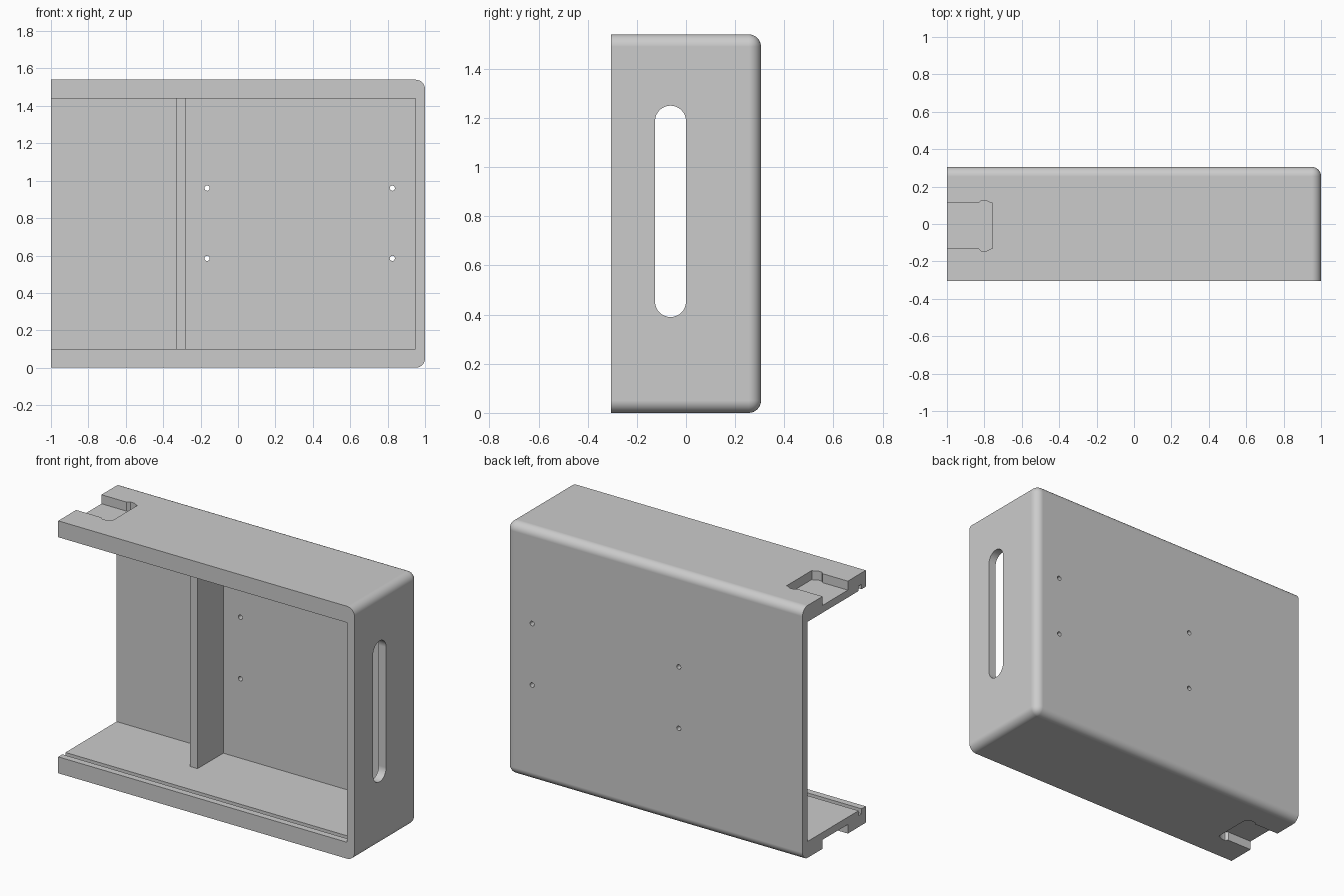
import bpy
import bmesh
from math import pi, radians, sin, cos
from mathutils import Vector, Matrix

cube = bpy.data.objects.get("Cube")
if cube:
    bpy.data.objects.remove(cube, do_unlink=True)

W, D, H = 1.0, 0.305, 1.54      # half width, half depth, height
BACK_IN, RIGHT_IN = 0.258, 0.95  # inner wall faces
FLOOR, CEIL = 0.1, 1.44
ROUND = 0.05

grey = bpy.data.materials.new("plain grey")
grey.use_nodes = True
COLOUR = (0.6, 0.6, 0.6, 1)
grey.diffuse_color = COLOUR
grey.node_tree.nodes["Principled BSDF"].inputs["Base Color"].default_value = COLOUR


def make(name, bm):
    bmesh.ops.recalc_face_normals(bm, faces=bm.faces)
    mesh = bpy.data.meshes.new(name)
    bm.to_mesh(mesh)
    bm.free()
    mesh.materials.append(grey)
    ob = bpy.data.objects.new(name, mesh)
    bpy.context.collection.objects.link(ob)
    return ob


def box_bm(x, y, z):
    bm = bmesh.new()
    lo, hi = Vector((x[0], y[0], z[0])), Vector((x[1], y[1], z[1]))
    bmesh.ops.create_cube(bm, size=1, matrix=Matrix.Translation((lo + hi) / 2)
                          @ Matrix.Diagonal((*(hi - lo), 1)))
    return bm


def prism(name, points, offset):
    """Extrude a closed outline along an offset."""
    bm = bmesh.new()
    face = bm.faces.new([bm.verts.new(p) for p in points])
    new = bmesh.ops.extrude_face_region(bm, geom=[face])["geom"]
    bmesh.ops.translate(bm, vec=offset,
                        verts=[v for v in new if isinstance(v, bmesh.types.BMVert)])
    return make(name, bm)


def activate(ob):
    bpy.ops.object.select_all(action="DESELECT")
    ob.select_set(True)
    bpy.context.view_layer.objects.active = ob


def cut(ob, cutter):
    cutter.hide_render = True
    mod = ob.modifiers.new("cut", "BOOLEAN")
    mod.operation, mod.solver, mod.object = "DIFFERENCE", "EXACT", cutter
    activate(ob)
    bpy.ops.object.modifier_apply(modifier=mod.name)
    bpy.data.objects.remove(cutter, do_unlink=True)


# Outer case: round the back rim and the two right-hand corners
bm = box_bm((-W, W), (-D, D), (0, H))


def rounded(edge):
    mid = (edge.verts[0].co + edge.verts[1].co) / 2
    at_back, at_right = mid.y > D - 0.01, mid.x > W - 0.01
    at_end = mid.z < 0.01 or mid.z > H - 0.01
    return at_back + at_right + at_end == 2 and mid.x > -W + 0.01


bmesh.ops.bevel(bm, geom=[e for e in bm.edges if rounded(e)], offset=ROUND,
                segments=8, profile=0.5, affect="EDGES")
case = make("case", bm)

# Cavity, open at the front and left
cut(case, make("cavity_cutter",
               box_bm((-W - 0.2, RIGHT_IN), (-D - 0.2, BACK_IN), (FLOOR, CEIL))))

# Sliding-lid grooves in floor and ceiling
cut(case, make("groove_cutter",
               box_bm((-W - 0.1, RIGHT_IN), (-0.265, -0.235),
                      (FLOOR - 0.03, CEIL + 0.03))))

# Rounded slot in the right wall
r, yc, z_low, z_high = 0.063, -0.063, 0.453, 1.187
slot = [(0.8, yc + r * cos(pi * i / 16), z_high + r * sin(pi * i / 16)) for i in range(17)]
slot += [(0.8, yc - r * cos(pi * i / 16), z_low - r * sin(pi * i / 16)) for i in range(17)]
cut(case, prism("slot_cutter", slot, (0.4, 0, 0)))

# Latch recesses in the top and bottom, with a small flare on each side
side = [(-1.1, 0.122), (-0.83, 0.122), (-0.815, 0.136),
        (-0.79, 0.136), (-0.765, 0.122), (-0.757, 0.122)]
for z, dz in ((H - 0.055, 0.2), (0.055, -0.2)):
    outline = [(x, y - 0.01, z) for x, y in side]
    outline += [(x, -y - 0.01, z) for x, y in reversed(side)]
    cut(case, prism("latch_cutter", outline, (0, 0, dz)))

# Screw holes through the back
for x in (-0.165, 0.825):
    for z in (0.585, 0.96):
        ring = [(x + 0.014 * cos(pi * i / 8), 0.2, z + 0.014 * sin(pi * i / 8))
                for i in range(16)]
        cut(case, prism("hole_cutter", ring, (0, 0.2, 0)))

activate(case)
bpy.ops.object.shade_smooth_by_angle(angle=radians(30))
weighted = case.modifiers.new("even_shading", "WEIGHTED_NORMAL")
weighted.keep_sharp = True

# Upright divider inside
make("divider", box_bm((-0.33, -0.28), (0.01, BACK_IN + 0.01),
                       (FLOOR - 0.01, CEIL + 0.01)))
